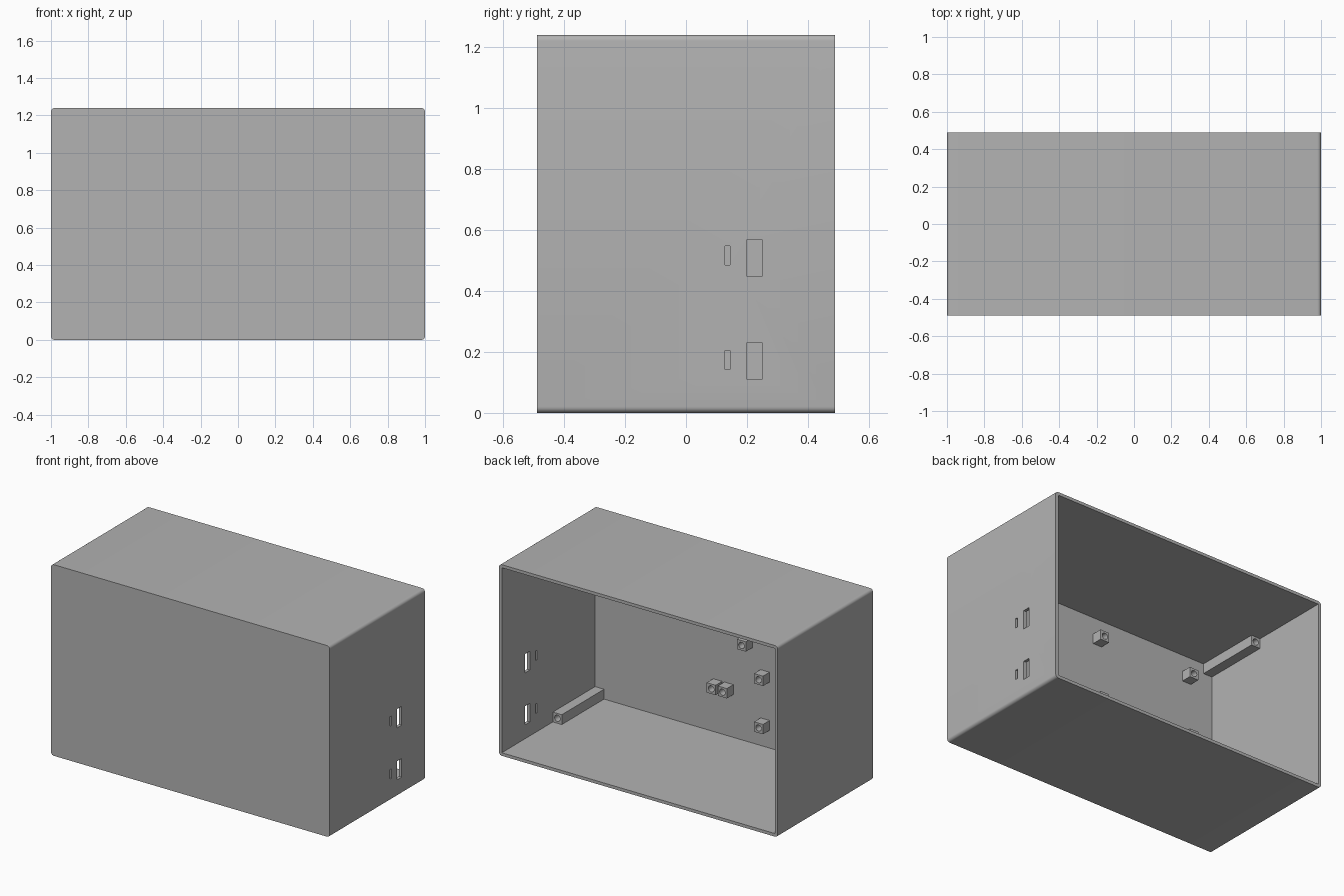
import bpy
import bmesh
from math import radians
from mathutils import Matrix, Vector

if "Cube" in bpy.data.objects:
    bpy.data.objects.remove(bpy.data.objects["Cube"], do_unlink=True)

# Overall size of the case
WIDTH, DEPTH, HEIGHT, WALL = 2.0, 0.976, 1.24, 0.02
FRONT, BACK = -DEPTH / 2, DEPTH / 2
INNER_FRONT = FRONT + WALL
POST, HOLE = 0.064, 0.02

grey = bpy.data.materials.new("plain grey")
grey.use_nodes = True
colour = (0.45, 0.45, 0.45, 1)
grey.diffuse_color = colour
grey.node_tree.nodes["Principled BSDF"].inputs["Base Color"].default_value = colour


def add_object(name, bm):
    mesh = bpy.data.meshes.new(name)
    bm.to_mesh(mesh)
    bm.free()
    mesh.materials.append(grey)
    obj = bpy.data.objects.new(name, mesh)
    bpy.context.collection.objects.link(obj)
    return obj


def box(name, low, high):
    low, high = Vector(low), Vector(high)
    bm = bmesh.new()
    bmesh.ops.create_cube(bm, size=1)
    bmesh.ops.scale(bm, vec=high - low, verts=bm.verts)
    bmesh.ops.translate(bm, vec=(low + high) / 2, verts=bm.verts)
    return add_object(name, bm)


def cut(target, cutter):
    """Subtract the cutter, then remove it."""
    cutter.hide_render = True
    bpy.context.view_layer.objects.active = target
    mod = target.modifiers.new("cut", 'BOOLEAN')
    mod.operation, mod.solver, mod.object = 'DIFFERENCE', 'EXACT', cutter
    bpy.ops.object.modifier_apply(modifier=mod.name)
    bpy.data.objects.remove(cutter, do_unlink=True)


def smooth(obj):
    bpy.ops.object.select_all(action='DESELECT')
    obj.select_set(True)
    bpy.context.view_layer.objects.active = obj
    bpy.ops.object.shade_smooth_by_angle(angle=radians(35))


def post(name, x, z, end, hole_depth):
    """Square post on the inside of the front wall with a screw hole in its end."""
    half = POST / 2
    obj = box(name, (x - half, INNER_FRONT - 0.005, z - half), (x + half, end, z + half))
    bm = bmesh.new()
    bmesh.ops.create_cone(bm, cap_ends=True, segments=24, radius1=HOLE, radius2=HOLE,
                          depth=hole_depth * 2,
                          matrix=Matrix.Translation((x, end, z)) @ Matrix.Rotation(radians(90), 4, 'X'))
    cut(obj, add_object("hole_cutter", bm))
    smooth(obj)


# Case: block with rounded long edges, hollowed from the back
case = box("case", (-WIDTH / 2, FRONT, 0), (WIDTH / 2, BACK, HEIGHT))
bm = bmesh.new()
bm.from_mesh(case.data)
long_edges = [e for e in bm.edges if abs(e.verts[0].co.y - e.verts[1].co.y) > 0.1]
bmesh.ops.bevel(bm, geom=long_edges, offset=0.02, segments=6, profile=0.5, affect='EDGES')
bm.to_mesh(case.data)
bm.free()
inner_x, inner_top = WIDTH / 2 - WALL, HEIGHT - WALL
cut(case, box("cavity_cutter", (-inner_x, INNER_FRONT, WALL), (inner_x, BACK + 0.1, inner_top)))

# Connector slots through the left wall
slots = [(0.128, 0.144, 0.485, 0.547), (0.128, 0.144, 0.142, 0.204),
         (0.2, 0.25, 0.447, 0.569), (0.2, 0.25, 0.11, 0.231)]
for y0, y1, z0, z1 in slots:
    cut(case, box("slot_cutter", (inner_x - 0.05, y0, z0), (WIDTH / 2 + 0.05, y1, z1)))
smooth(case)

# Long screw bars in the four corners
for side, x in (("left", inner_x - POST / 2), ("right", -inner_x + POST / 2)):
    for level, z in (("lower", WALL + POST / 2), ("upper", inner_top - POST / 2)):
        post(f"{level}_{side}_screw_bar", x, z, -0.035, 0.1)

# Short board standoffs: upper board, lower board and two middle supports
spots = [(x, z) for x in (-0.79, -0.117) for z in (0.67, 1.08)]
spots += [(x, z) for x in (-0.79, -0.24) for z in (0.167, 0.48)]
spots += [(0.02, 0.33), (0.10, 0.33)]
for i, (x, z) in enumerate(spots, 1):
    post(f"standoff_{i}", x, z, INNER_FRONT + 0.067, 0.05)
